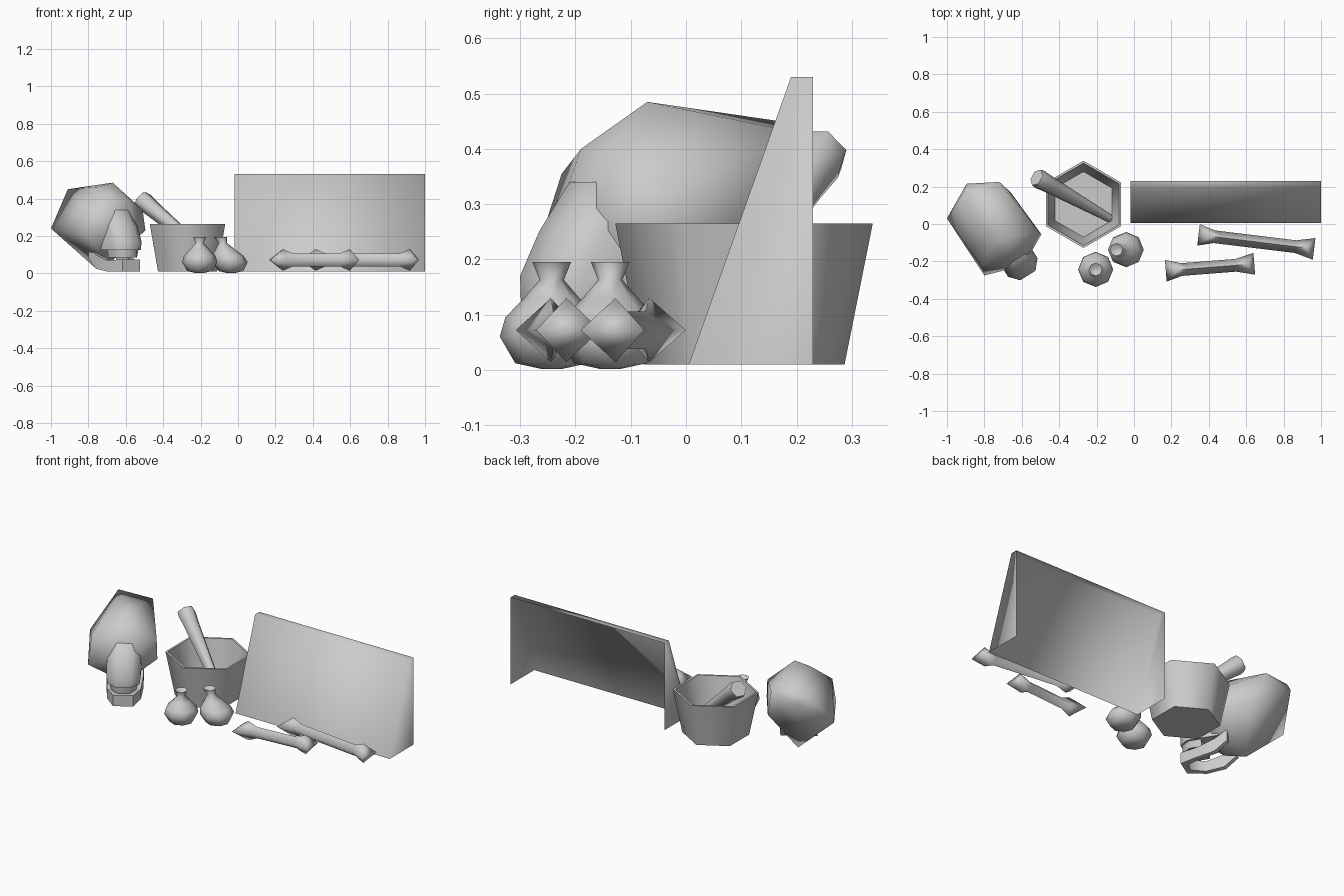
import bpy, bmesh, math
from mathutils import Vector, Matrix

if "Cube" in bpy.data.objects:
    bpy.data.objects.remove(bpy.data.objects["Cube"])

stone = bpy.data.materials.new("light_grey")
stone.diffuse_color = (0.6, 0.6, 0.6, 1)
stone.use_nodes = True
stone.node_tree.nodes["Principled BSDF"].inputs["Base Color"].default_value = stone.diffuse_color


def finish(name, bm, matrix=None, angle=65):
    bmesh.ops.recalc_face_normals(bm, faces=bm.faces)
    mesh = bpy.data.meshes.new(name)
    if matrix:
        bm.transform(matrix)
    bm.to_mesh(mesh)
    bm.free()
    mesh.materials.append(stone)
    ob = bpy.data.objects.new(name, mesh)
    bpy.context.collection.objects.link(ob)
    bpy.ops.object.select_all(action='DESELECT')
    ob.select_set(True)
    bpy.context.view_layer.objects.active = ob
    bpy.ops.object.shade_smooth_by_angle(angle=math.radians(angle))
    return ob


def loft(name, rings, matrix=None, angle=65):
    """Skin a list of equal-length point rings and cap both ends."""
    bm = bmesh.new()
    vr = [[bm.verts.new(p) for p in ring] for ring in rings]
    n = len(vr[0])
    for a, b in zip(vr, vr[1:]):
        for i in range(n):
            j = (i + 1) % n
            bm.faces.new((a[i], a[j], b[j], b[i]))
    bm.faces.new(vr[0][::-1])
    bm.faces.new(vr[-1])
    return finish(name, bm, matrix, angle)


def circle(n, r, z, phase=0, cx=0):
    return [(cx + r * math.cos(phase + math.tau * i / n),
             r * math.sin(phase + math.tau * i / n), z) for i in range(n)]


def hull(name, points):
    bm = bmesh.new()
    for p in points:
        bm.verts.new(p)
    bmesh.ops.convex_hull(bm, input=bm.verts)
    loose = [v for v in bm.verts if not v.link_faces]
    bmesh.ops.delete(bm, geom=loose, context='VERTS')
    return finish(name, bm, None, 70)


# Slanted stone slab: sloped front, narrow top, side gussets, open back and base
bm = bmesh.new()
L, R = [[bm.verts.new((x, y, z)) for y, z in
         ((0.005, 0.01), (0.19, 0.53), (0.23, 0.53), (0.23, 0.01))] for x in (-0.02, 1.0)]
bm.faces.new((L[0], R[0], R[1], L[1]))
bm.faces.new((L[1], R[1], R[2], L[2]))
bm.faces.new(L)
bm.faces.new(R[::-1])
finish("slanted_slab", bm, angle=180)

# Six-sided mortar with a thin wall
q = math.pi / 2
loft("mortar_bowl", [circle(6, r, z, q) for r, z in
                     ((0.182, 0.01), (0.233, 0.265), (0.220, 0.265), (0.175, 0.022))],
     Matrix.Translation((-0.27, 0.105, 0)), 80)

# Pestle leaning in the mortar
top, tip = Vector((-0.515, 0.245, 0.393)), Vector((-0.13, 0.03, 0.07))
axis = tip - top
length = axis.length
turn = Matrix.Translation(top) @ axis.to_track_quat('Z', 'Y').to_matrix().to_4x4()
loft("pestle", [circle(6, r, t * length) for r, t in
                ((0.048, -0.015), (0.052, 0.03), (0.046, 0.15), (0.022, 1.0))], turn)

# Two tied pouches with dished tops
for name, x, y, lean in (("pouch_left", -0.205, -0.243, 0.0),
                         ("pouch_right", -0.038, -0.137, -0.05)):
    profile = ((0.02, 0.002), (0.066, 0.012), (0.094, 0.06), (0.084, 0.095), (0.05, 0.13),
               (0.022, 0.163), (0.035, 0.195), (0.012, 0.18))
    loft(name, [circle(8, r, z, 0, lean * max(0, z - 0.05) / 0.13)
                for r, z in profile], Matrix.Translation((x, y, 0)))


# Bones: diamond section, flared ends whose side corners reach further out
def bone(name, a, b):
    a, b = Vector(a), Vector(b)
    d = b - a
    n = d.length
    rings = []
    for sy, sz, r in ((0, 0.07, 0.058), (0.085, 0.125, 0.034),
                      (n - 0.1, n - 0.1, 0.034), (n, n - 0.045, 0.058)):
        rings.append([(sy, r, 0), (sz, 0, r), (sy, -r, 0), (sz, 0, -r)])
    bm = bmesh.new()
    vr = [[bm.verts.new(p) for p in ring] for ring in rings]
    for p, s in zip(vr, vr[1:]):
        for i in range(4):
            j = (i + 1) % 4
            bm.faces.new((p[i], p[j], s[j], s[i]))
    for e in (vr[0], vr[-1]):
        bm.faces.new((e[0], e[1], e[2]))
        bm.faces.new((e[0], e[2], e[3]))
    m = Matrix.Translation(a) @ Matrix.Rotation(math.atan2(d.y, d.x), 4, 'Z')
    finish(name, bm, m, 80)


bone("bone_long", (0.345, -0.058, 0.072), (0.963, -0.133, 0.072))
bone("bone_short", (0.17, -0.25, 0.072), (0.643, -0.213, 0.072))

# Skull cranium: crown, back, sides, brow, cheeks, nose bridge, base
hull("skull_cranium", [
    (-0.67, -0.07, 0.485), (-0.75, -0.10, 0.462),
    (-0.91, 0.17, 0.45), (-0.895, 0.215, 0.39), (-0.72, 0.225, 0.425),
    (-1.0, 0.03, 0.24), (-0.66, 0.17, 0.25),
    (-0.81, -0.225, 0.355), (-0.51, -0.04, 0.34),
    (-0.80, -0.275, 0.20), (-0.495, -0.055, 0.23),
    (-0.665, -0.19, 0.40), (-0.58, -0.14, 0.385),
    (-0.66, -0.24, 0.26), (-0.56, -0.17, 0.26),
    (-0.755, 0.02, 0.022), (-0.69, -0.085, 0.05)])

# Snout narrows from the brow to the upper teeth; local +x faces front right
skull = Matrix.Translation((-0.74, 0.0, 0)) @ Matrix.Rotation(math.radians(-58), 4, 'Z')


def snout_ring(z, w, f, back):
    return [(back, -w, z), (f - 0.05, -w, z), (f, -w * 0.5, z),
            (f, w * 0.5, z), (f - 0.05, w, z), (back, w, z)]


loft("skull_snout", [snout_ring(*s) for s in (
    (0.125, 0.088, 0.325, 0.1), (0.17, 0.093, 0.325, 0.1),
    (0.25, 0.092, 0.285, 0.1), (0.34, 0.075, 0.225, 0.1))], skull)
loft("upper_teeth", [snout_ring(*s) for s in (
    (0.085, 0.07, 0.315, 0.2), (0.13, 0.078, 0.318, 0.2))], skull)

# Lower jaw: a U-shaped bar with raised hinges
half = [(0.05, 0.10, 0.08, 0.145), (0.12, 0.10, 0.025, 0.10),
        (0.22, 0.092, 0.01, 0.07), (0.32, 0.055, 0.01, 0.075)]
path = half + [(f, -r, lo, hi) for f, r, lo, hi in half[::-1]]
rings = []
for f, r, lo, hi in path:
    inner = (f - (0.03 if f > 0.3 else 0), r - math.copysign(0.028, r))
    rings.append([(f, r, lo), (f, r, hi), (*inner, hi), (*inner, lo)])
loft("lower_jaw", rings, skull)
